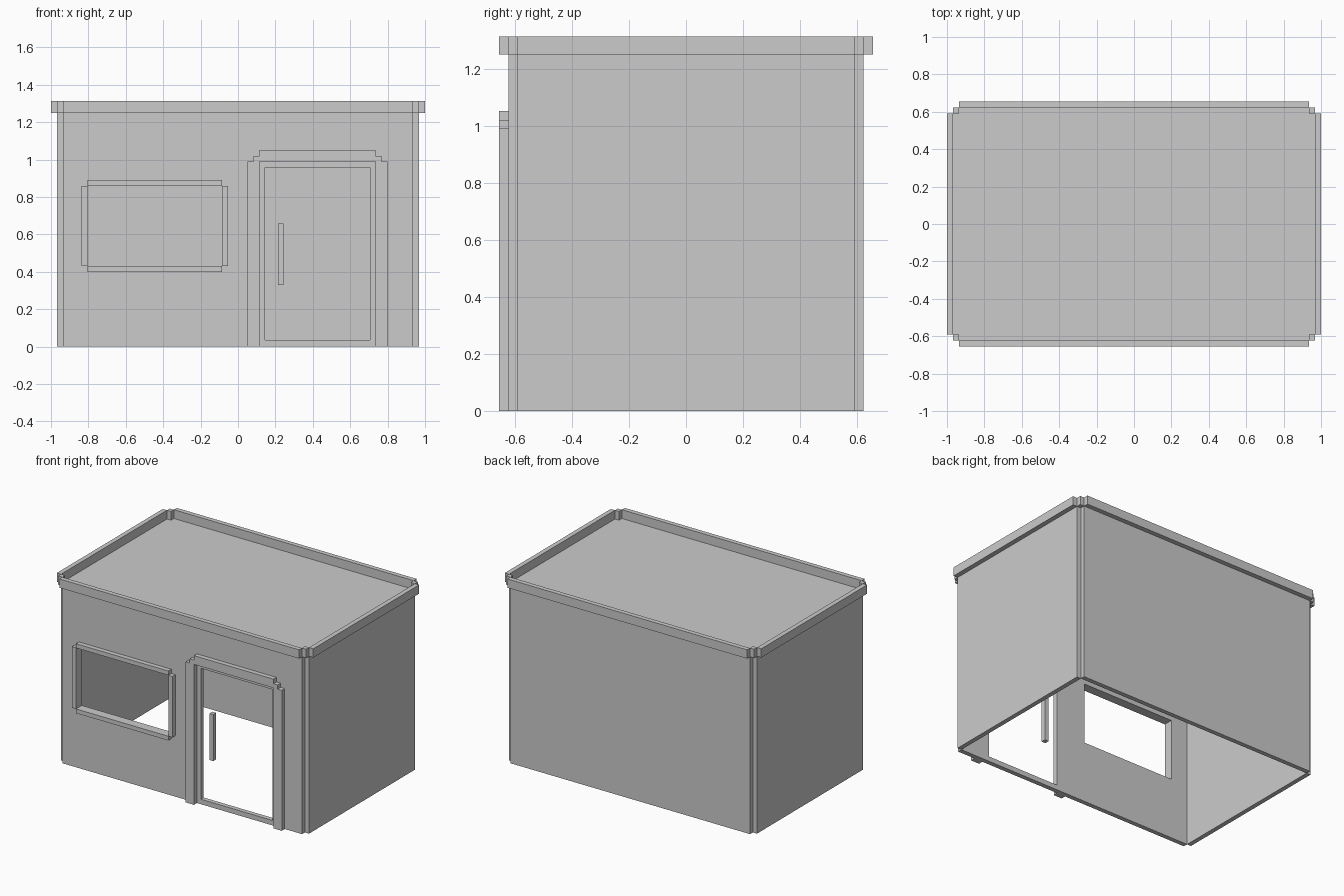
import bpy, bmesh

if "Cube" in bpy.data.objects:
    bpy.data.objects.remove(bpy.data.objects["Cube"])

WX, WY = 0.935, 0.59        # inside of the walls
OX, OY = 0.967, 0.622       # outside of the walls
TX, TY = 1.0, 0.655         # outside of the roof trim
WALL_TOP, TOP = 1.25, 1.312


def box(name, x0, x1, y0, y1, z0, z1):
    bm = bmesh.new()
    bmesh.ops.create_cube(bm, size=1)
    for v in bm.verts:
        v.co = (x1 if v.co.x > 0 else x0,
                y1 if v.co.y > 0 else y0,
                z1 if v.co.z > 0 else z0)
    return finish(name, bm)


def prism(name, outline, y0, y1):
    """Extrude an x-z outline from y0 to y1."""
    bm = bmesh.new()
    face = bm.faces.new([bm.verts.new((x, y0, z)) for x, z in outline])
    ext = bmesh.ops.extrude_face_region(bm, geom=[face])
    moved = [g for g in ext["geom"] if isinstance(g, bmesh.types.BMVert)]
    bmesh.ops.translate(bm, verts=moved, vec=(0, y1 - y0, 0))
    return finish(name, bm)


def finish(name, bm):
    bmesh.ops.recalc_face_normals(bm, faces=bm.faces[:])
    mesh = bpy.data.meshes.new(name)
    bm.to_mesh(mesh)
    bm.free()
    obj = bpy.data.objects.new(name, mesh)
    bpy.context.collection.objects.link(obj)
    return obj


def cut(obj, cutter):
    mod = obj.modifiers.new("opening", "BOOLEAN")
    mod.operation = "DIFFERENCE"
    mod.solver = "EXACT"
    mod.object = cutter
    bpy.context.view_layer.objects.active = obj
    bpy.ops.object.modifier_apply(modifier=mod.name)
    bpy.data.objects.remove(cutter)


# Walls, leaving a small notch at each outer corner
front = box("front_wall", -WX, WX, -OY, -WY, 0, WALL_TOP)
box("back_wall", -WX, WX, WY, OY, 0, WALL_TOP)
box("left_wall", -OX, -WX, -WY, WY, 0, WALL_TOP)
box("right_wall", WX, OX, -WY, WY, 0, WALL_TOP)

# Window and door openings
L, R, B, T = -0.805, -0.085, 0.43, 0.86
cut(front, box("window_cutter", L, R, -0.8, -0.5, B, T))
cut(front, box("door_cutter", 0.145, 0.705, -0.8, -0.5, 0.035, 0.958))

# Flat roof
box("roof", -WX, WX, -WY, WY, WALL_TOP - 0.03, WALL_TOP)

# Raised trim around the roof, with a square block at each corner
for s, side in ((-1, "front"), (1, "back")):
    y0, y1 = sorted((s * OY, s * TY))
    box(side + "_trim", -WX, WX, y0, y1, WALL_TOP, TOP)
    for t, end in ((-1, "left"), (1, "right")):
        cx, cy = sorted((t * WX, t * OX)), sorted((s * WY, s * OY))
        box(f"{side}_{end}_trim_corner", *cx, *cy, WALL_TOP, TOP)
for t, side in ((-1, "left"), (1, "right")):
    x0, x1 = sorted((t * OX, t * TX))
    box(side + "_trim", x0, x1, -WY, WY, WALL_TOP, TOP)

# Window frame bars
F = 0.032
box("window_left_bar", L - F, L, -TY, -OY, B, T)
box("window_right_bar", R, R + F, -TY, -OY, B, T)
box("window_top_bar", L, R, -TY, -OY, T, T + 0.03)
box("window_sill_bar", L, R, -TY, -OY, B - 0.03, B)

# Stepped door surround, mirrored about the door centre
half = [(0.31, 0), (0.31, 0.99), (-0.31, 0.99), (-0.31, 0),
        (-0.375, 0), (-0.375, 0.99), (-0.343, 0.99), (-0.343, 1.02),
        (-0.31, 1.02), (-0.31, 1.052)]
outline = half + [(-x, z) for x, z in reversed(half[4:])]
prism("door_surround", [(x + 0.425, z) for x, z in outline], -TY, -OY)

# Door handle
box("door_handle", 0.213, 0.243, -OY, -WY, 0.33, 0.658)
